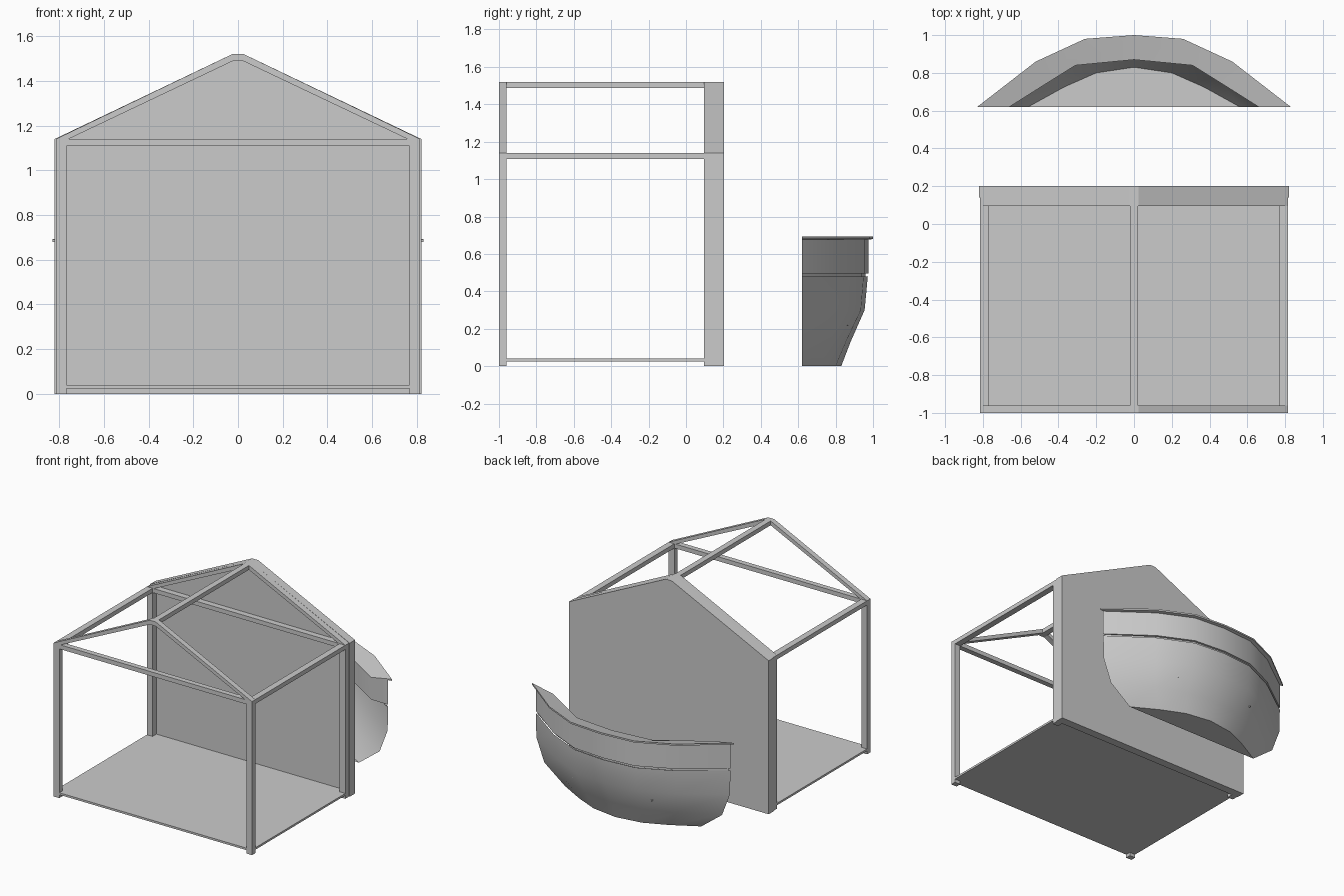
import bpy, bmesh, math
from mathutils import Vector

if "Cube" in bpy.data.objects:
    bpy.data.objects.remove(bpy.data.objects["Cube"])


def make(name, verts, faces, smooth=None, recalc=True):
    me = bpy.data.meshes.new(name)
    me.from_pydata(verts, [], faces)
    bm = bmesh.new()
    bm.from_mesh(me)
    bmesh.ops.remove_doubles(bm, verts=bm.verts, dist=1e-5)
    if recalc:
        bmesh.ops.recalc_face_normals(bm, faces=bm.faces)
    bm.to_mesh(me)
    bm.free()
    ob = bpy.data.objects.new(name, me)
    bpy.context.collection.objects.link(ob)
    if smooth:
        bpy.ops.object.select_all(action='DESELECT')
        ob.select_set(True)
        bpy.context.view_layer.objects.active = ob
        bpy.ops.object.shade_smooth_by_angle(angle=math.radians(smooth))
    return ob


def prism(name, outline, y0, y1):
    """Extrude an x-z outline along y."""
    n = len(outline)
    v = [(x, y, z) for y in (y0, y1) for x, z in outline]
    f = [tuple(range(n)), tuple(range(2 * n - 1, n - 1, -1))]
    f += [(i, (i + 1) % n, n + (i + 1) % n, n + i) for i in range(n)]
    return make(name, v, f)


def box(name, x0, x1, y0, y1, z0, z1):
    return prism(name, [(x0, z0), (x1, z0), (x1, z1), (x0, z1)], y0, y1)


def loft(name, rows, closed=False, floor=False, caps=False, recalc=True):
    """Skin between rows given as (half outline of x,y points, z), mirrored in x."""
    full = [[(x, y, z) for x, y in h] + [(-x, y, z) for x, y in reversed(h[:-1])]
            for h, z in rows]
    n, m = len(full[0]), len(full)
    v = [p for r in full for p in r]
    f = []
    for j in range(m if closed else m - 1):
        k = (j + 1) % m
        f += [(j * n + i, j * n + i + 1, k * n + i + 1, k * n + i) for i in range(n - 1)]
    if floor:
        f.append(tuple(range(n - 1, -1, -1)))
    if caps:
        f += [tuple(j * n for j in range(m)),
              tuple(j * n + n - 1 for j in reversed(range(m)))]
    return make(name, v, f, smooth=40, recalc=recalc)


W, WI = 0.815, 0.768          # outer and inner half width of the frame
EAVE, RIDGE = 1.14, 1.52
ENDS = {"front": (-1.0, -0.96), "back": (0.095, 0.14)}

# Frame: posts, tie beams and gable rafters at both ends
for end, (y0, y1) in ENDS.items():
    for side, s in (("left", -1), ("right", 1)):
        box(f"{end}_{side}_post", s * WI, s * W, y0, y1, 0, EAVE)
    box(f"{end}_tie_beam", -WI, WI, y0, y1, 1.108, EAVE)
    prism(f"{end}_rafters",
          [(-W, EAVE), (-0.025, RIDGE), (0.025, RIDGE), (W, EAVE),
           (WI - 0.01, EAVE), (0.025, 1.488), (-0.025, 1.488), (-WI + 0.01, EAVE)], y0, y1)

# Beams running front to back
for side, s in (("left", -1), ("right", 1)):
    box(f"{side}_eave_beam", s * WI, s * W, -0.96, 0.095, 1.108, EAVE)
box("ridge_beam", -0.022, 0.022, -0.96, 0.095, 1.488, RIDGE)

# Floor panel and solid back wall
box("floor_panel", -W, W, -1.0, 0.14, 0.025, 0.04)
prism("back_wall", [(-0.82, 0), (0.82, 0), (0.82, EAVE), (0.025, RIDGE),
                    (-0.025, RIDGE), (-0.82, EAVE)], 0.14, 0.202)

# Curved basin: half outlines from the right end to the middle
lip_out = [(0.83, 0.62), (0.52, 0.86), (0.26, 0.98), (0, 1.0)]
lip_in = [(0.66, 0.62), (0.47, 0.74), (0.31, 0.84), (0, 0.87)]
band = [(0.80, 0.62), (0.50, 0.84), (0.25, 0.957), (0, 0.977)]

# Lower shell of the basin, tapering towards its base
loft("basin_shell", [
    ([(0.56, 0.62), (0.37, 0.725), (0.20, 0.80), (0, 0.83)], 0.0),
    ([(0.73, 0.62), (0.45, 0.77), (0.23, 0.855), (0, 0.88)], 0.13),
    ([(0.795, 0.62), (0.49, 0.82), (0.25, 0.935), (0, 0.955)], 0.30),
    ([(0.80, 0.62), (0.50, 0.835), (0.25, 0.95), (0, 0.972)], 0.48)],
    floor=True, recalc=False)

# Upper band with its overhanging lip
loft("basin_rim", [(band, 0.495), (band, 0.676), (lip_out, 0.68), (lip_out, 0.692),
                   (lip_in, 0.66), (lip_in, 0.495)], closed=True, caps=True)

# Recessed groove between shell and band
groove = [(0.785, 0.62), (0.49, 0.825), (0.245, 0.94), (0, 0.96)]
loft("basin_groove", [(groove, 0.475), (groove, 0.50)], recalc=False)

# Small bolts on the shell
for side, s in (("left", -1), ("right", 1)):
    bpy.ops.mesh.primitive_cylinder_add(vertices=12, radius=0.007, depth=0.03,
                                        location=(s * 0.32, 0.853, 0.225))
    bolt = bpy.context.object
    bolt.name = f"{side}_bolt"
    bolt.rotation_euler = Vector((s * 0.4, 0.9, -0.2)).to_track_quat('Z', 'Y').to_euler()
